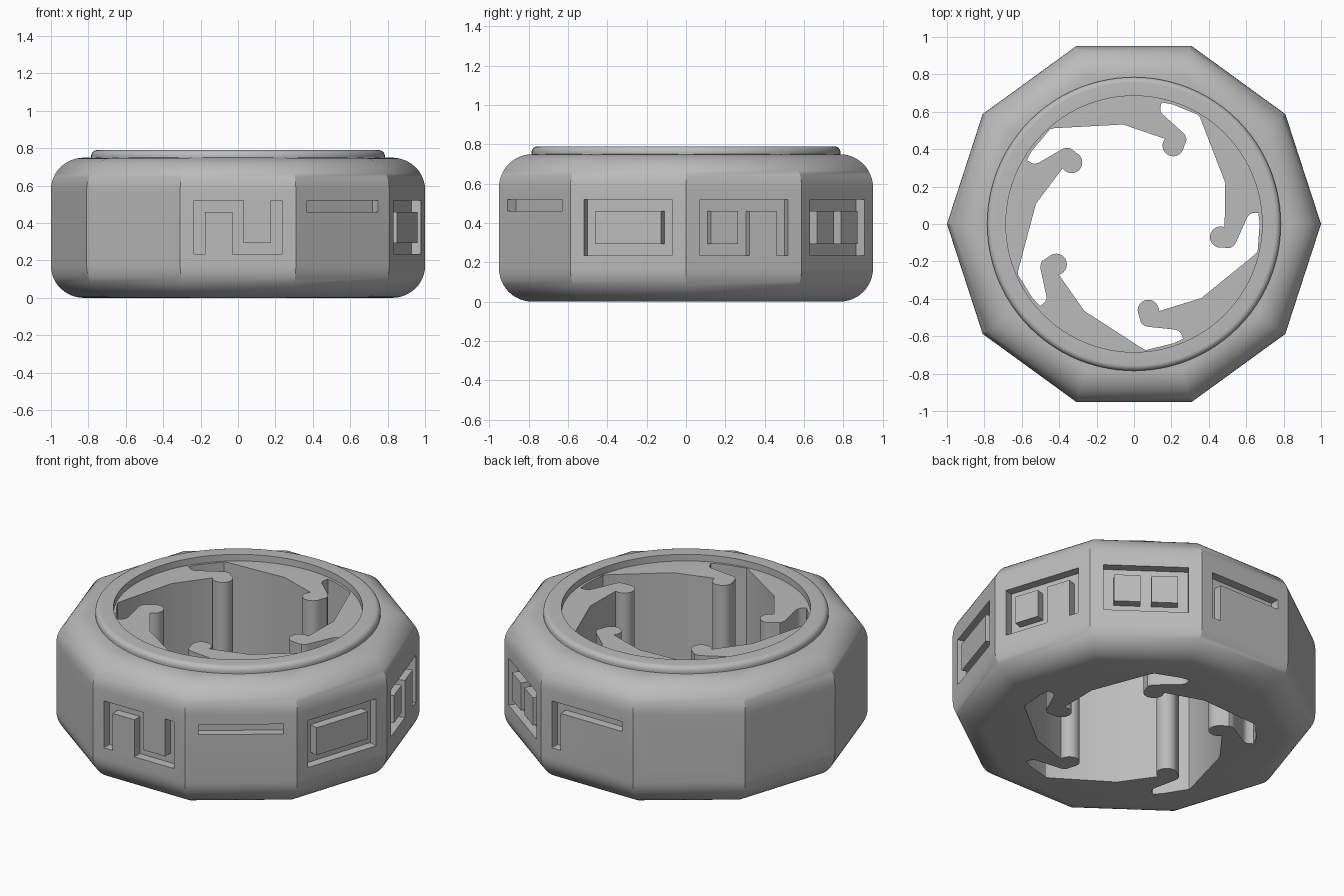
import bpy, bmesh
from math import radians, cos, sin, pi
from mathutils import Matrix, Vector

cube = bpy.data.objects.get("Cube")
if cube:
    bpy.data.objects.remove(cube, do_unlink=True)

grey = bpy.data.materials.new("light grey")
grey.use_nodes = True
grey.diffuse_color = (0.5, 0.5, 0.5, 1)
grey.node_tree.nodes["Principled BSDF"].inputs["Base Color"].default_value = (0.5, 0.5, 0.5, 1)

HEIGHT, FILLET, SIDES = 0.75, 0.17, 10
APOTHEM = cos(pi / SIDES)


def finish(bm, name):
    bmesh.ops.recalc_face_normals(bm, faces=bm.faces)
    mesh = bpy.data.meshes.new(name)
    bm.to_mesh(mesh)
    bm.free()
    mesh.materials.append(grey)
    obj = bpy.data.objects.new(name, mesh)
    bpy.context.collection.objects.link(obj)
    return obj


def loft(profile, sides, name, closed):
    """Turn a profile of (radius, z) points around z with the given number of sides."""
    bm = bmesh.new()
    rings = [[bm.verts.new((r * cos(2 * pi * i / sides), r * sin(2 * pi * i / sides), z))
              for i in range(sides)] for r, z in profile]
    pairs = list(zip(rings, rings[1:] + rings[:1])) if closed else list(zip(rings, rings[1:]))
    for a, b in pairs:
        for i in range(sides):
            j = (i + 1) % sides
            bm.faces.new((a[i], a[j], b[j], b[i]))
    if not closed:
        bm.faces.new(rings[0])
        bm.faces.new(rings[-1])
    return finish(bm, name)


def extrude(bm, offset):
    """Thicken the flat faces of a mesh into a solid."""
    out = bmesh.ops.extrude_face_region(bm, geom=bm.faces[:], use_keep_orig=True)
    moved = [v for v in out["geom"] if isinstance(v, bmesh.types.BMVert)]
    bmesh.ops.translate(bm, verts=moved, vec=offset)


def cut(target, cutter):
    mod = target.modifiers.new("cut", 'BOOLEAN')
    mod.operation, mod.solver, mod.object = 'DIFFERENCE', 'EXACT', cutter
    bpy.context.view_layer.objects.active = target
    bpy.ops.object.modifier_apply(modifier=mod.name)
    bpy.data.objects.remove(cutter, do_unlink=True)


def smooth(obj, angle=30):
    bpy.ops.object.select_all(action='DESELECT')
    obj.select_set(True)
    bpy.context.view_layer.objects.active = obj
    bpy.ops.object.shade_smooth_by_angle(angle=radians(angle))


# Ten-sided body with rounded top and bottom rims
STEPS = 12
rim = []
for i in range(STEPS + 1):
    a = pi / 2 * i / STEPS
    rim.append((1 - FILLET * (1 - sin(a)) / APOTHEM, FILLET * (1 - cos(a))))
body = loft(rim + [(r, HEIGHT - z) for r, z in reversed(rim)], SIDES, "ring_body", False)

# Central opening with five curled hooks, repeated clockwise
hook = [(0.354, 0.567), (0.488, 0.22)]
hook += [(0.463 + 0.057 * cos(radians(a)), -0.07 + 0.057 * sin(radians(a)))
         for a in range(68, 280, 15)]
hook += [(0.515, -0.128), (0.535, -0.115), (0.545, -0.1), (0.605, 0.035), (0.616, 0.05),
         (0.632, 0.058), (0.664, 0.06), (0.672, 0.005), (0.661, -0.146)]
bm = bmesh.new()
outline = []
for k in range(5):
    turn = Matrix.Rotation(radians(-72 * k), 3, 'Z')
    outline += [bm.verts.new(turn @ Vector((x, y, -0.1))) for x, y in hook]
bm.faces.new(outline)
extrude(bm, (0, 0, HEIGHT + 0.2))
cut(body, finish(bm, "opening_cutter"))

# Engraved sign on each side: strokes marked on a grid, top row first
COLS = (-0.235, -0.176, -0.03, 0.03, 0.176, 0.235)
ROWS = (0.52, 0.46, 0.293, 0.235)
DEPTH = 0.053
signs = {
    18: ("#####", "#.#.#", "###.#"),
    54: ("#####", "#.#.#", "#####"),
    90: ("#####", "#....", "#...."),
    126: ("#.###", "#.#.#", "#####"),
    162: ("#.###", "#.#.#", "###.#"),
    198: ("#####", "..#..", "###.."),
    234: ("#####", "#.#.#", "#.###"),
    270: ("###.#", "#.#.#", "#.###"),
    306: ("#####", ".....", "....."),
    342: ("#####", "#...#", "#####"),
}
for angle, sign in signs.items():
    bm = bmesh.new()
    for r, row in enumerate(sign):
        for c, mark in enumerate(row):
            if mark == "#":
                corners = [(c, r), (c + 1, r), (c + 1, r + 1), (c, r + 1)]
                bm.faces.new([bm.verts.new((APOTHEM - DEPTH, COLS[i], ROWS[j]))
                              for i, j in corners])
    bmesh.ops.remove_doubles(bm, verts=bm.verts, dist=0.001)
    extrude(bm, (DEPTH + 0.05, 0, 0))
    bm.transform(Matrix.Rotation(radians(angle), 4, 'Z'))
    cut(body, finish(bm, "sign_cutter"))
smooth(body)

# Round raised lip on top, with a softened outer edge
R_OUT, R_IN, TOP, SOFT = 0.785, 0.685, 0.79, 0.03
lip = [(R_IN, HEIGHT - 0.02), (R_OUT, HEIGHT - 0.02)]
lip += [(R_OUT - SOFT + SOFT * cos(pi / 2 * i / 6), TOP - SOFT + SOFT * sin(pi / 2 * i / 6))
        for i in range(7)]
lip += [(R_IN, TOP)]
smooth(loft(lip, 96, "top_lip", True))
